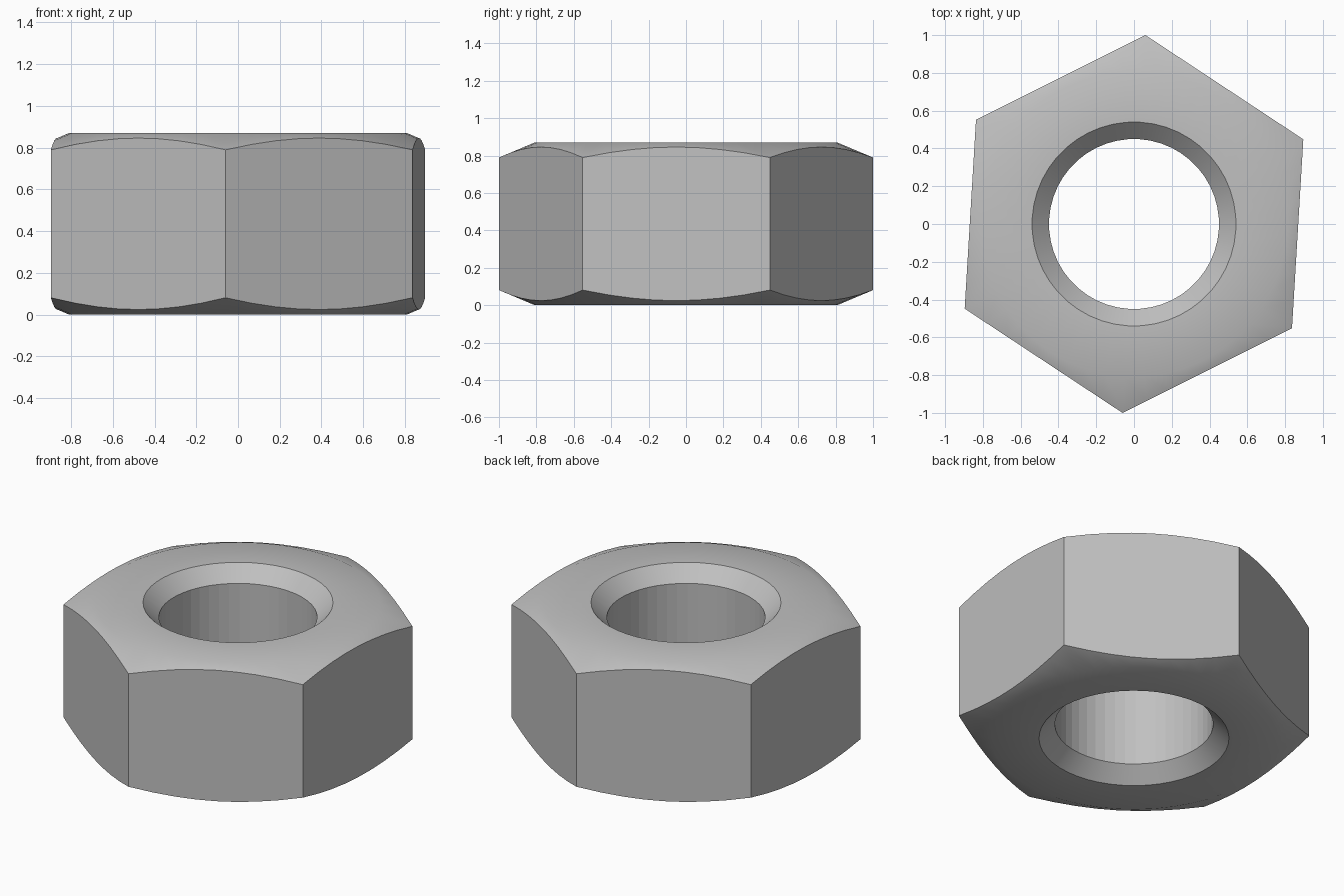
import bpy
import bmesh
from math import cos, sin, pi, radians

default = bpy.data.objects.get("Cube")
if default:
    bpy.data.objects.remove(default, do_unlink=True)

HEIGHT = 0.87
APOTHEM = 0.868
FLAT_RADIUS = 0.81      # where the outer chamfer cone starts
SLOPE = 0.42            # drop of the cone per unit of radius
BORE, MOUTH = 0.45, 0.54
PER_SIDE = 8
SEGMENTS = 6 * PER_SIDE
START = radians(26.57)  # angle of the first hexagon corner

steel = bpy.data.materials.new("grey steel")
steel.use_nodes = True
colour = (0.53, 0.53, 0.53, 1)
steel.diffuse_color = colour
steel.node_tree.nodes["Principled BSDF"].inputs["Base Color"].default_value = colour


def section(step):
    """Closed radius/height outline of the nut at one angular step."""
    across = (step % PER_SIDE) / PER_SIDE * pi / 3 - pi / 6
    rim = APOTHEM / cos(across)
    top = [(BORE, HEIGHT - (MOUTH - BORE)), (MOUTH, HEIGHT),
           (FLAT_RADIUS, HEIGHT), (rim, HEIGHT - SLOPE * (rim - FLAT_RADIUS))]
    return top + [(r, HEIGHT - z) for r, z in reversed(top)]


# Sweep the outline around the axis
bm = bmesh.new()
loops = []
for i in range(SEGMENTS):
    a = START + 2 * pi * i / SEGMENTS
    loops.append([bm.verts.new((r * cos(a), r * sin(a), z)) for r, z in section(i)])

bore_faces = []
for i, loop in enumerate(loops):
    following = loops[(i + 1) % SEGMENTS]
    for j in range(len(loop)):
        k = (j + 1) % len(loop)
        face = bm.faces.new((loop[j], loop[k], following[k], following[j]))
        if k == 0:
            bore_faces.append(face)
bmesh.ops.recalc_face_normals(bm, faces=bm.faces)
bm.faces.index_update()
bore_indices = [f.index for f in bore_faces]

mesh = bpy.data.meshes.new("hex_nut")
bm.to_mesh(mesh)
bm.free()
mesh.materials.append(steel)
nut = bpy.data.objects.new("hex_nut", mesh)
bpy.context.collection.objects.link(nut)

# Smooth chamfers with crisp corners, faceted bore
bpy.ops.object.select_all(action='DESELECT')
nut.select_set(True)
bpy.context.view_layer.objects.active = nut
bpy.ops.object.shade_smooth_by_angle(angle=radians(30))
for index in bore_indices:
    mesh.polygons[index].use_smooth = False
